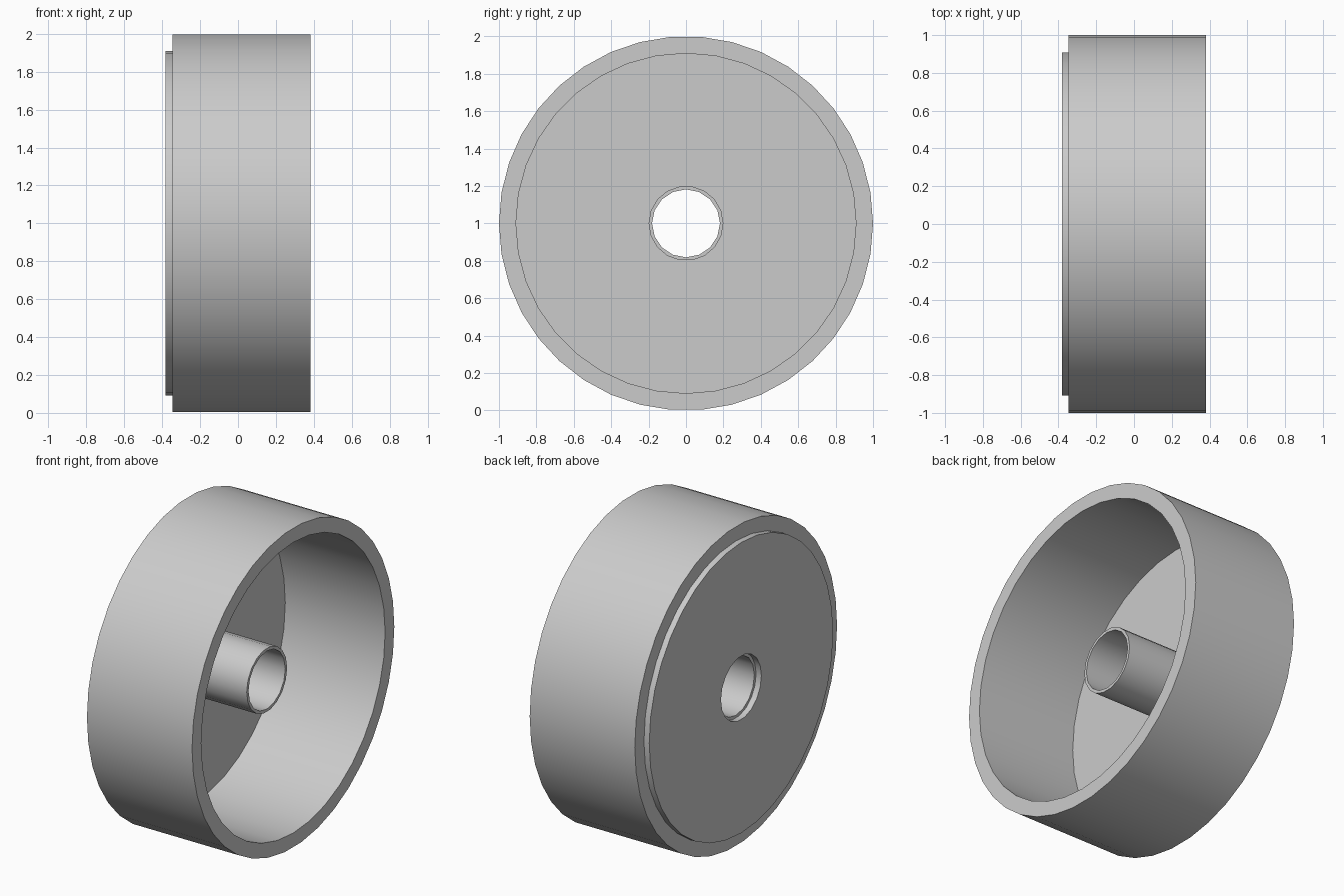
import bpy
import bmesh
import math

cube = bpy.data.objects.get("Cube")
if cube:
    bpy.data.objects.remove(cube, do_unlink=True)

UNIT = 1 / 11          # rim radius is 11 design units
BACK = -4.2            # outer face of the web disc, in design units

grey = bpy.data.materials.new("plain grey")
grey.use_nodes = True
grey.diffuse_color = (0.6, 0.6, 0.6, 1)
grey.node_tree.nodes["Principled BSDF"].inputs["Base Color"].default_value = (0.6, 0.6, 0.6, 1)


def ring(bm, radius, sides, x):
    """Closed loop of edges around the x axis."""
    verts = []
    for i in range(sides):
        a = 2 * math.pi * i / sides
        verts.append(bm.verts.new((x * UNIT, radius * UNIT * math.cos(a),
                                   1 + radius * UNIT * math.sin(a))))
    edges = [bm.edges.new((verts[i - 1], verts[i])) for i in range(sides)]
    return verts, edges


def tube(name, outer, inner, start, length):
    """Hollow cylinder along x; outer and inner are (radius, sides)."""
    bm = bmesh.new()
    ends = (BACK + start, BACK + start + length)
    walls = [[ring(bm, r, n, x) for x in ends] for r, n in (outer, inner)]
    for (v0, _), (v1, _) in walls:
        for i in range(len(v0)):
            bm.faces.new((v0[i - 1], v0[i], v1[i], v1[i - 1]))
    # flat annular ends
    for end, side in ((0, -1), (1, 1)):
        bmesh.ops.triangle_fill(bm, use_beauty=True, normal=(side, 0, 0),
                                edges=walls[0][end][1] + walls[1][end][1])
    bmesh.ops.recalc_face_normals(bm, faces=bm.faces)
    mesh = bpy.data.meshes.new(name)
    bm.to_mesh(mesh)
    bm.free()
    mesh.materials.append(grey)
    obj = bpy.data.objects.new(name, mesh)
    bpy.context.collection.objects.link(obj)
    bpy.ops.object.select_all(action='DESELECT')
    obj.select_set(True)
    bpy.context.view_layer.objects.active = obj
    bpy.ops.object.shade_smooth_by_angle(angle=math.radians(35))
    return obj


# Outer rim, web disc standing slightly proud of it, and central hub sleeve
tube("rim", (11, 38), (10, 36), 0.4, 8)
tube("web_disc", (10, 36), (2.2, 18), 0, 0.8)
tube("hub_sleeve", (2.2, 18), (2, 16), 0.4, 6)
